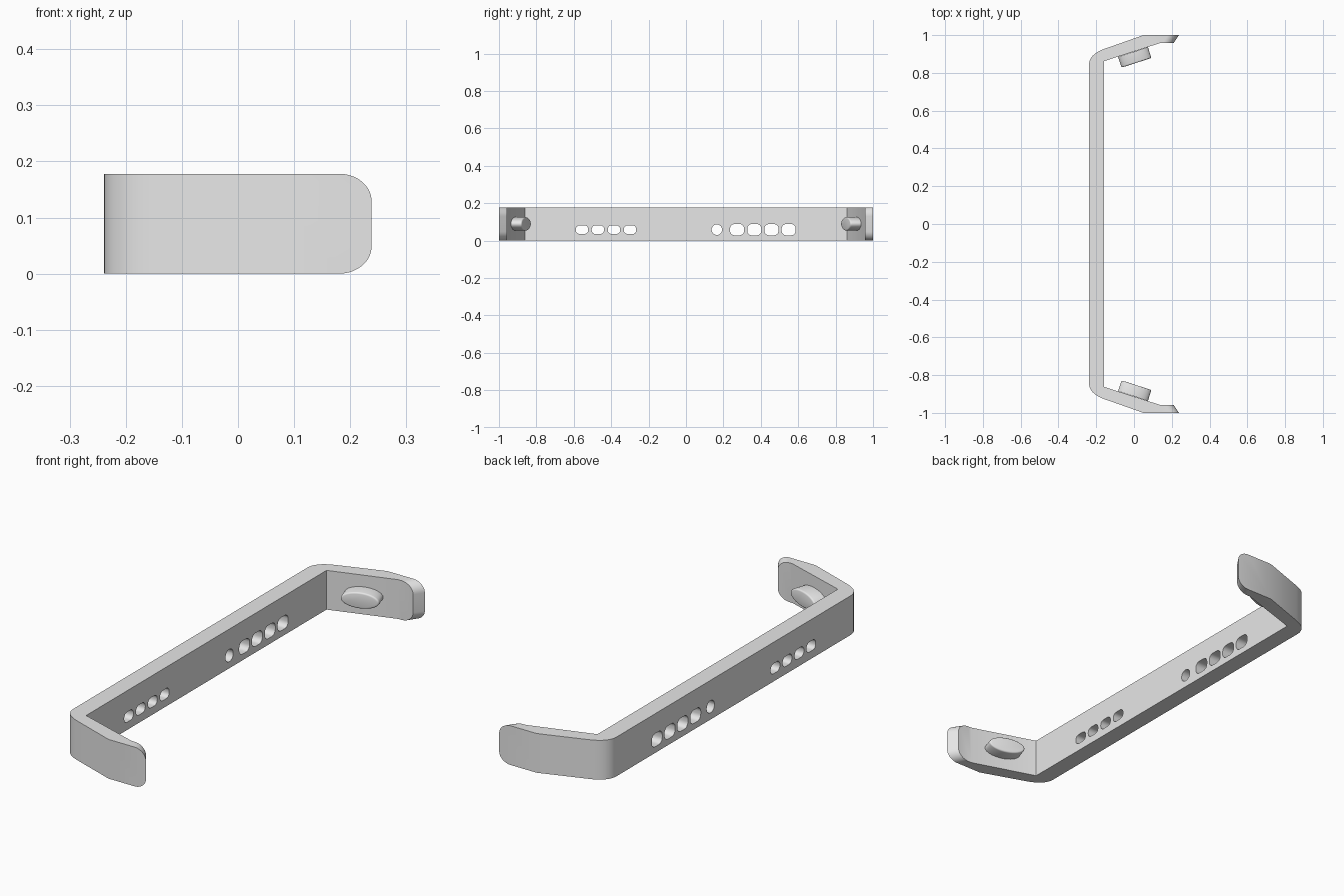
import bpy, bmesh, math
from mathutils import Matrix, Vector

if "Cube" in bpy.data.objects:
    bpy.data.objects.remove(bpy.data.objects["Cube"])

H = 0.178  # height of the bracket

grey = bpy.data.materials.new("grey")
grey.diffuse_color = (0.8, 0.8, 0.8, 1)
grey.use_nodes = True
grey.node_tree.nodes["Principled BSDF"].inputs["Base Color"].default_value = grey.diffuse_color


def finish(bm, name, mat=grey):
    bmesh.ops.recalc_face_normals(bm, faces=bm.faces)
    me = bpy.data.meshes.new(name)
    bm.to_mesh(me)
    bm.free()
    me.materials.append(mat)
    ob = bpy.data.objects.new(name, me)
    bpy.context.collection.objects.link(ob)
    return ob


def prism(bm, points, offset):
    """Extrude a closed outline by an offset vector."""
    face = bm.faces.new([bm.verts.new(p) for p in points])
    new = bmesh.ops.extrude_face_region(bm, geom=[face])["geom"]
    bmesh.ops.translate(bm, vec=offset, verts=[v for v in new if isinstance(v, bmesh.types.BMVert)])


def smooth(ob, angle=30):
    bpy.ops.object.select_all(action='DESELECT')
    ob.select_set(True)
    bpy.context.view_layer.objects.active = ob
    bpy.ops.object.shade_smooth_by_angle(angle=math.radians(angle))


# Bracket: top-view outline of one half, mirrored across y = 0
a, c, b = Vector((-0.239, 0.838)), Vector((-0.239, 0.898)), Vector((-0.16, 0.926))
N = 8
corner = [a * (1 - t) ** 2 + c * 2 * t * (1 - t) + b * t * t for t in (i / N for i in range(N + 1))]
half = [tuple(p) for p in corner] + [(0.05, 1.0), (0.238, 1.0), (0.209, 0.957), (0.135, 0.957), (-0.159, 0.862)]
outline = half + [(x, -y) for x, y in reversed(half)]
bm = bmesh.new()
prism(bm, [(x, y, 0) for x, y in outline], (0, 0, H))

# Rounded top and bottom corners on both arm tips
tips = [e for e in bm.edges if all(v.co.x > 0.2 for v in e.verts)
        and abs(e.verts[0].co.z - e.verts[1].co.z) < 1e-5]
bmesh.ops.bevel(bm, geom=tips, offset=0.048, offset_type='OFFSET', segments=10, profile=0.5, affect='EDGES')
bracket = finish(bm, "bracket")

# Rounded openings through the long wall: y, width, height, radius
holes = [(y, 0.066, 0.046, 0.02) for y in (-0.556, -0.471, -0.385, -0.299)]
holes += [(0.165, 0.056, 0.056, 0.0279)]
holes += [(y, 0.075, 0.06, 0.024) for y in (0.273, 0.365, 0.457, 0.549)]
bm = bmesh.new()
for y, w, h, r in holes:
    pts = []
    for k, (sy, sz) in enumerate([(1, 1), (-1, 1), (-1, -1), (1, -1)]):
        for i in range(7):
            t = math.pi / 2 * (k + i / 6)
            pts.append((-0.3, y + sy * (w / 2 - r) + r * math.cos(t),
                        0.058 + sz * (h / 2 - r) + r * math.sin(t)))
    prism(bm, pts, (0.2, 0, 0))
cutter = finish(bm, "hole_cutter")
mod = bracket.modifiers.new("holes", 'BOOLEAN')
mod.operation, mod.solver, mod.object = 'DIFFERENCE', 'EXACT', cutter
bpy.context.view_layer.objects.active = bracket
bpy.ops.object.modifier_apply(modifier="holes")
bpy.data.objects.remove(cutter)
smooth(bracket)

# Oval grip pads on the inner face of each angled arm
slope = math.atan2(0.095, 0.294)
for side, name in ((1, "left_pad"), (-1, "right_pad")):
    bm = bmesh.new()
    bmesh.ops.create_cone(bm, cap_ends=True, segments=40, radius1=0.083, radius2=0.083, depth=0.06)
    bmesh.ops.scale(bm, vec=(1, 0.44, 1), verts=bm.verts)
    rim = [e for e in bm.edges if all(v.co.z > 0.02 for v in e.verts)]
    bmesh.ops.bevel(bm, geom=rim, offset=0.007, segments=3, profile=0.5, affect='EDGES')
    # local z points towards the inside, local x runs along the arm
    m = (Matrix.Translation((0.004, 0.882, H / 2)) @ Matrix.Rotation(slope, 4, 'Z')
         @ Matrix.Rotation(math.pi / 2, 4, 'X'))
    bmesh.ops.transform(bm, matrix=Matrix.Diagonal((1, side, 1, 1)) @ m, verts=bm.verts)
    smooth(finish(bm, name), 40)
